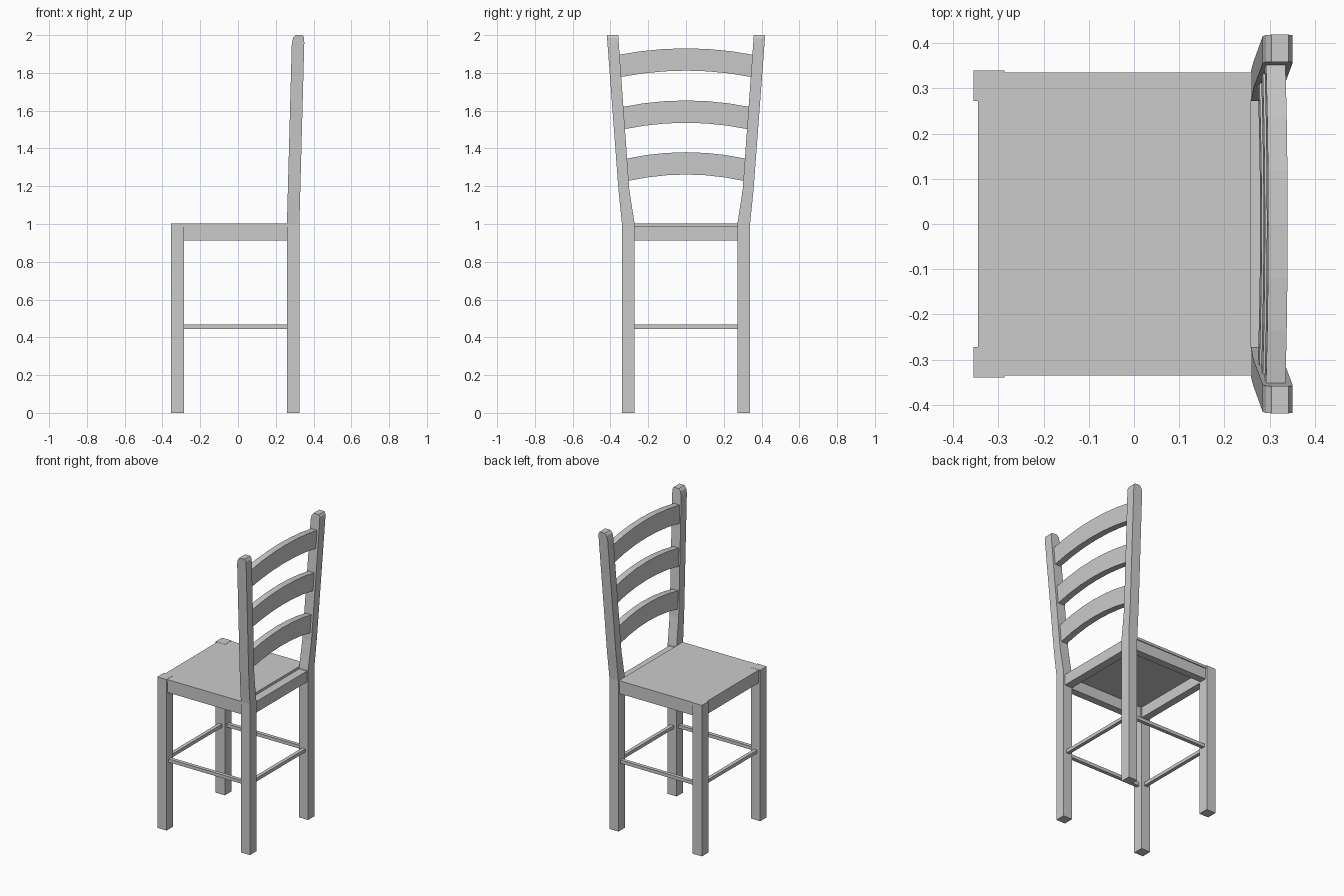
import bpy, bmesh

if "Cube" in bpy.data.objects:
    bpy.data.objects.remove(bpy.data.objects["Cube"])


def make_object(name, sections):
    """Skin a row of four-point sections into a closed solid."""
    bm = bmesh.new()
    rings = [[bm.verts.new(p) for p in s] for s in sections]
    for a, b in zip(rings, rings[1:]):
        for i in range(4):
            j = (i + 1) % 4
            bm.faces.new((a[i], a[j], b[j], b[i]))
    bm.faces.new(rings[0])
    bm.faces.new(rings[-1])
    bmesh.ops.recalc_face_normals(bm, faces=bm.faces)
    mesh = bpy.data.meshes.new(name)
    bm.to_mesh(mesh)
    bm.free()
    obj = bpy.data.objects.new(name, mesh)
    bpy.context.collection.objects.link(obj)
    return obj


def rect(x0, x1, y0, y1, z):
    return [(x0, y0, z), (x1, y0, z), (x1, y1, z), (x0, y1, z)]


def box(name, x0, x1, y0, y1, z0, z1):
    return make_object(name, [rect(x0, x1, y0, y1, z0), rect(x0, x1, y0, y1, z1)])


def mirror_y(obj):
    mod = obj.modifiers.new("mirror", 'MIRROR')
    mod.use_axis = (False, True, False)
    mod.use_clip = False


def post_inner(z):
    """Half gap between the back posts at height z."""
    return 0.300 + (z - 1.18) * 0.072


def lean(z):
    """Backward lean of the back posts above the seat."""
    return max(0.0, z - 1.0) * 0.027


# Front legs
mirror_y(box("front_leg", -0.355, -0.287, 0.272, 0.34, 0, 1.003))

# Back posts: straight leg, splayed and leaning upper part, rounded top
post = [(0, 0.272, 0.339, 0, 0), (1.0, 0.272, 0.339, 0, 0)]
post += [(z, post_inner(z), post_inner(z) + 0.0575 + (z - 1.18) * 0.003, a, b)
         for z, a, b in ((1.18, 0, 0), (1.955, 0, 0), (1.985, 0.006, 0.001), (2.0, 0.018, 0.010))]
mirror_y(make_object("back_post", [
    rect(0.259 + lean(z) + a, 0.325 + lean(z) - b, y0, y1, z) for z, y0, y1, a, b in post]))

# Seat panel
box("seat", -0.345, 0.259, -0.335, 0.335, 0.985, 1.002)

# Aprons under the seat
mirror_y(box("side_apron", -0.29, 0.262, 0.28, 0.329, 0.913, 0.985))
box("front_apron", -0.341, -0.292, -0.275, 0.275, 0.913, 0.985)
box("back_apron", 0.259, 0.315, -0.275, 0.275, 0.913, 0.986)

# Thin stretchers between the legs
mirror_y(box("side_stretcher", -0.29, 0.262, 0.293, 0.317, 0.445, 0.467))
box("front_stretcher", -0.333, -0.309, -0.275, 0.275, 0.445, 0.467)
box("back_stretcher", 0.280, 0.304, -0.275, 0.275, 0.445, 0.467)

# Arched ladder slats
N = 6
for k, base in enumerate((1.228, 1.502, 1.778)):
    sections = []
    for i in range(N + 1):
        t = 2 * i / N - 1
        rise = 0.034 * (1 - t * t)
        lo, hi = base + rise, base + 0.118 + rise
        y_lo, y_hi = ((post_inner(z - rise) + 0.004) * t for z in (lo, hi))
        bow = 0.004 * (1 - t * t)
        sections.append([(0.268 + lean(lo) + bow, y_lo, lo), (0.311 + lean(lo) + bow, y_lo, lo),
                         (0.311 + lean(hi) + bow, y_hi, hi), (0.268 + lean(hi) + bow, y_hi, hi)])
    make_object(f"back_slat_{k + 1}", sections)
